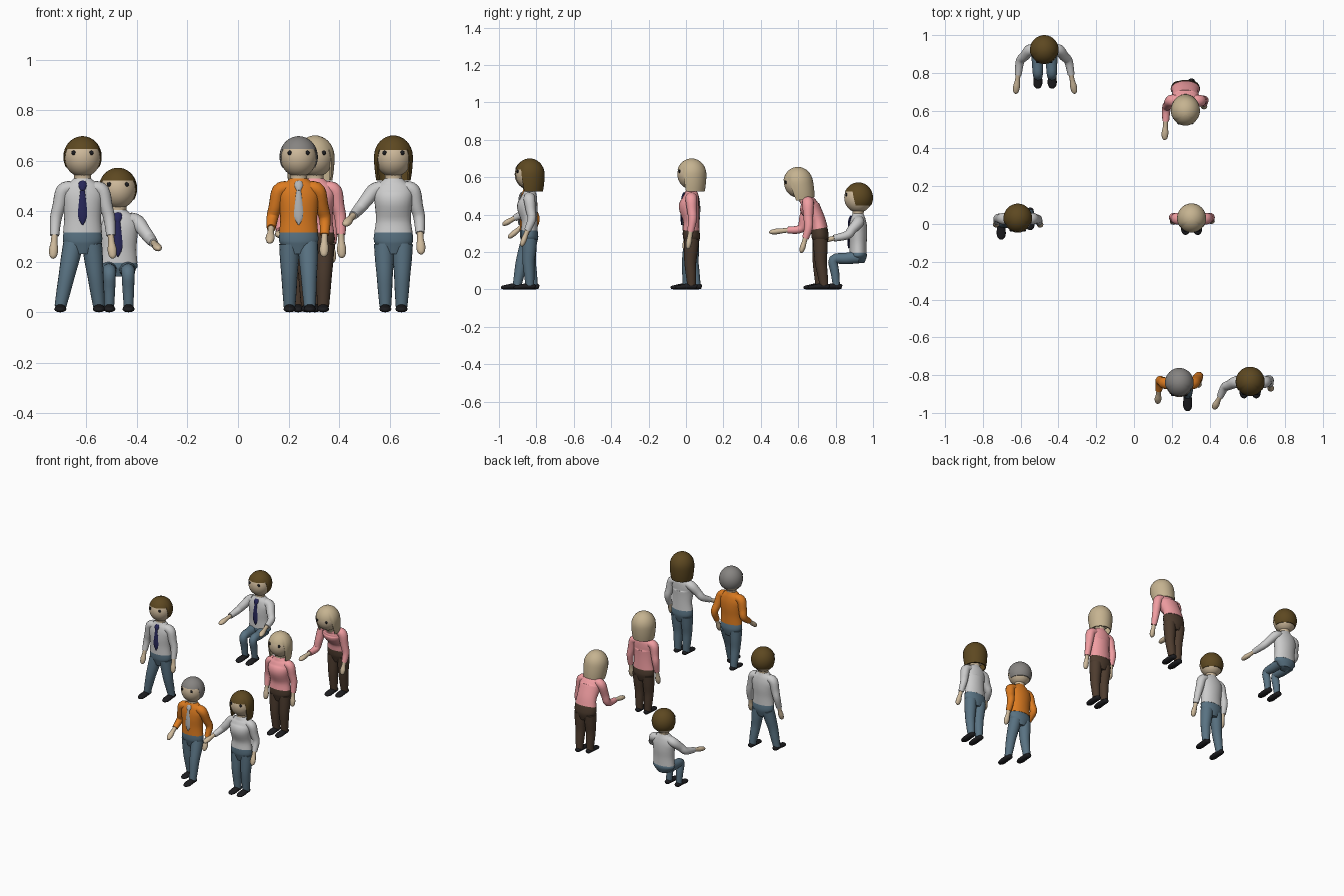
import bpy, bmesh, math
from mathutils import Vector, Matrix

if "Cube" in bpy.data.objects:
    bpy.data.objects.remove(bpy.data.objects["Cube"])

SKIN = (0.62, 0.49, 0.33, 1)
BROWN_HAIR, BLONDE, GREY = (0.11, 0.065, 0.015, 1), (0.56, 0.45, 0.28, 1), (0.24, 0.23, 0.22, 1)
WHITE, ORANGE, PINK = (0.6, 0.6, 0.62, 1), (0.72, 0.2, 0.015, 1), (0.88, 0.34, 0.36, 1)
BLUE, BROWN = (0.1, 0.17, 0.225, 1), (0.075, 0.045, 0.028, 1)
NAVY, SILVER, BLACK = (0.02, 0.02, 0.1, 1), (0.45, 0.46, 0.47, 1), (0.012, 0.012, 0.014, 1)


def material(color):
    key = "colour_%02x%02x%02x" % tuple(int(c * 255) for c in color[:3])
    mat = bpy.data.materials.get(key) or bpy.data.materials.new(key)
    mat.diffuse_color = color
    mat.use_nodes = True
    mat.node_tree.nodes["Principled BSDF"].inputs["Base Color"].default_value = mat.diffuse_color
    return mat


def finish(bm, name, color):
    bmesh.ops.recalc_face_normals(bm, faces=bm.faces)
    mesh = bpy.data.meshes.new(name)
    bm.to_mesh(mesh)
    bm.free()
    mesh.materials.append(material(color))
    ob = bpy.data.objects.new(name, mesh)
    bpy.context.collection.objects.link(ob)
    bpy.ops.object.select_all(action='DESELECT')
    ob.select_set(True)
    bpy.context.view_layer.objects.active = ob
    bpy.ops.object.shade_smooth_by_angle(angle=math.radians(55))
    return ob


def spline(pts, steps):
    """Catmull-Rom through points that carry their radii along."""
    pts = [Vector(p) for p in pts]
    out = []
    for i in range(len(pts) - 1):
        a, b, c, d = pts[max(i - 1, 0)], pts[i], pts[i + 1], pts[min(i + 2, len(pts) - 1)]
        for s in range(steps):
            t = s / steps
            out.append(0.5 * (2 * b + (c - a) * t + (2 * a - 5 * b + 4 * c - d) * t * t
                              + (3 * b - a - 3 * c + d) * t ** 3))
    return out + [pts[-1]]


def tube(bm, pts, sides=16, steps=4):
    """Loft ellipses along a path of (x, y, z, width radius, depth radius)."""
    path = spline(pts, steps)
    cen = [Vector(p[:3]) for p in path]
    u, prev = None, None
    for i, p in enumerate(path):
        t = (cen[min(i + 1, len(cen) - 1)] - cen[max(i - 1, 0)]).normalized()
        if u is None:
            u = Vector((0, 1, 0)) if abs(t.x) > 0.8 else Vector((1, 0, 0))
        u = (u - t * u.dot(t)).normalized()
        v = t.cross(u)
        ring = []
        for k in range(sides):
            a = 2 * math.pi * k / sides
            ring.append(bm.verts.new(cen[i] + u * p[3] * math.cos(a) + v * p[4] * math.sin(a)))
        if prev is None:
            bm.faces.new(ring[::-1])
        else:
            for k in range(sides):
                m = (k + 1) % sides
                bm.faces.new((prev[k], prev[m], ring[m], ring[k]))
        prev = ring
    bm.faces.new(prev)


def ellipsoid(bm, mat, centre, size, seg=24):
    m = mat @ Matrix.Translation(centre) @ Matrix.Diagonal((*size, 1))
    bmesh.ops.create_uvsphere(bm, u_segments=seg, v_segments=seg // 2, radius=1, matrix=m)


def hair(bm, mat, man):
    """Cap whose lower edge is high over the face and low round the back."""
    seg, rows = 56, 14
    front, back, edge = (1.17, 2.12, -0.32) if man else (1.25, 2.66, -0.52)
    rx, ry, rz = (0.076, 0.078, 0.082) if man else (0.077, 0.079, 0.085)
    top = bm.verts.new(mat @ Vector((0, 0, rz)))
    prev = None
    for r in range(1, rows + 2):
        ring = []
        for k in range(seg):
            f = 2 * math.pi * k / seg
            s = min(1, max(0, (math.sin(f) - edge + 0.1) / 0.2))
            s = s * s * (3 - 2 * s)
            a = (front + (back - front) * s) * min(r, rows) / rows
            rad, z = math.sin(a), math.cos(a)
            if not man and a > math.pi / 2:
                d = a - math.pi / 2
                rad, z = 1 - 0.1 * d * d, -d
            if r > rows:
                rad *= 0.9
            ring.append(bm.verts.new(mat @ Vector((rx * rad * math.cos(f), ry * rad * math.sin(f), rz * z))))
        for k in range(seg):
            m = (k + 1) % seg
            bm.faces.new((top, ring[k], ring[m]) if prev is None else (prev[k], ring[k], ring[m], prev[m]))
        prev = ring


def person(name, at, man, colors, arms, ankles, tie=None, tilt=0, waist=(-0.003, 0.315),
           neck=(-0.002, 0.53), bend=0.0, hip=(0, 0.27), drop=0.04, knees=None, leg=1.0):
    hair_col, shirt_col, trouser_col = colors
    ox, oy, head_z = at
    base = Vector((ox, oy, 0))
    P, N = base + Vector((0, *waist)), base + Vector((0, *neck))
    H = base + Vector((0, *hip))

    # torso and sleeves
    bm = bmesh.new()
    if man:
        rows = [(0, .077, .046, 0), (.25, .073, .046, 0), (.5, .077, .049, 0), (.7, .081, .047, 0)]
    else:
        rows = [(0, .076, .045, 0), (.25, .069, .043, 0), (.58, .075, .055, -.011), (.73, .078, .047, -.005)]
    rows += [(.86, .069, .04, 0), (.95, .046, .033, 0), (1, .034, .029, 0)]
    pts = []
    for f, rx, ry, dy in rows:
        c = P.lerp(N, f) + Vector((0, dy + bend * 4 * f * (1 - f), bend * 4 * f * (1 - f)))
        pts.append((*c, rx, ry))
    tube(bm, pts, 24)
    hands = bmesh.new()
    shoulder = N.lerp(P, 0.2) + Vector((0, bend * .6, bend * .6))
    for side, (elbow, tip) in zip((-1, 1), arms):
        E, T = base + Vector(elbow), base + Vector(tip)
        S0, S1 = shoulder + Vector((side * .045, 0, .006)), shoulder + Vector((side * .077, 0, -.006))
        tube(bm, [(*S0, .03, .027), (*S1, .031, .029), (*S1.lerp(E, .55), .026, .026),
                  (*E, .023, .023), (*E.lerp(T, .42), .018, .018)])
        # forearm and hand
        tube(hands, [(*E.lerp(T, .36), .013, .013), (*E.lerp(T, .58), .013, .013),
                     (*E.lerp(T, .78), .018, .015), (*E.lerp(T, .94), .014, .011), (*T, .004, .004)], 12)
    finish(bm, name + "_shirt", shirt_col)
    finish(hands, name + "_hands", SKIN)

    # trousers and shoes
    bm, shoes = bmesh.new(), bmesh.new()
    tube(bm, [(*(P + Vector((0, 0, .012))), .071, .041), (*P, .075, .044), (*P.lerp(H, .55), .078, .046),
              (*H, .072, .044), (*(H - Vector((0, 0, drop))), .042, .032)], 24)
    for i, (ax, ay) in enumerate(ankles):
        side = (-1, 1)[i]
        top = H + Vector((side * .037, 0, 0))
        A = base + Vector((ax, ay, .022))
        K = base + Vector(knees[i]) if knees else top.lerp(A, .5) + Vector((0, -.007, 0))
        tube(bm, [(*p, r * leg, r * leg) for p, r in
                  ((top, .04), (top.lerp(K, .5), .037), (K, .032), (K.lerp(A, .5), .028), (A, .023))])
        tube(shoes, [(A.x, A.y + dy, z, rx, rz) for dy, z, rx, rz in
                     ((.03, .014, .008, .007), (.022, .015, .018, .014), (-.02, .016, .022, .016),
                      (-.06, .012, .024, .012), (-.08, .010, .016, .009), (-.087, .009, .006, .004))], 12, 3)
    finish(bm, name + "_trousers", trouser_col)
    finish(shoes, name + "_shoes", BLACK)

    # head, neck, eyes and hair
    mat = Matrix.Translation((ox, oy, head_z)) @ Matrix.Rotation(math.radians(tilt), 4, 'X')
    bm = bmesh.new()
    ellipsoid(bm, mat, (0, -.001, 0), (.073, .075, .08), 32)
    chin = mat @ Vector((0, 0, -.045))
    tube(bm, [(*N.lerp(P, .06), .034, .029), (*N.lerp(chin, .3), .034, .031), (*chin, .046, .044)])
    finish(bm, name + "_head", SKIN)
    bm = bmesh.new()
    for side in (-1, 1):
        ellipsoid(bm, mat, (side * .035, -.0645, .016), (.009, .006, .009), 12)
    finish(bm, name + "_eyes", BLACK)
    bm = bmesh.new()
    hair(bm, mat, man)
    finish(bm, name + "_hair", hair_col)

    # tie: knot and blade lying on the chest
    if tie:
        bm = bmesh.new()
        x, y, z = N
        tube(bm, [(x, y - .034, z - .012, .012, .006), (x, y - .043, z - .028, .017, .007),
                  (x, y - .048, z - .048, .008, .006)], 8, 2)
        tube(bm, [(x, y - .047, z - .042, .008, .005), (x, y - .051, z - .09, .014, .005),
                  (x, y - .052, z - .15, .018, .005), (x, y - .050, z - .185, .002, .004)], 8, 3)
        finish(bm, name + "_tie", tie)


stand = ((-.032, 0), (.032, 0))
person("striding_man", (-.615, .03, .615), True, (BROWN_HAIR, WHITE, BLUE),
       (((-.106, 0, .37), (-.117, -.04, .213)), ((.106, -.005, .37), (.12, -.04, .213))),
       ((-.088, -.025), (.065, .025)), tie=NAVY)
person("standing_woman", (.305, .03, .615), False, (BLONDE, PINK, BROWN),
       (((-.097, .005, .375), (-.097, -.025, .215)), ((.1, .005, .375), (.106, -.02, .215))), stand)
person("walking_man", (.24, -.84, .615), True, (GREY, ORANGE, BLUE),
       (((-.104, .01, .375), (-.115, -.11, .275)), ((.104, .035, .37), (.1, -.02, .22))),
       ((-.036, .025), (.044, -.063)), tie=SILVER)
person("reaching_woman", (.615, -.835, .615), False, (BROWN_HAIR, WHITE, BLUE),
       (((-.135, -.03, .41), (-.193, -.145, .345)), ((.102, .01, .375), (.11, -.045, .23))), stand)
person("seated_man", (-.475, .922, .49), True, (BROWN_HAIR, WHITE, BLUE),
       (((-.128, -.06, .29), (-.152, -.232, .25)), ((.128, -.06, .29), (.162, -.232, .25))),
       ((-.034, -.118), (.042, -.118)), tie=NAVY, waist=(-.002, .195), neck=(-.002, .405),
       hip=(0, .172), drop=.03, leg=.82, knees=((-.034, -.133, .158), (.04, -.133, .158)))
person("bending_woman", (.272, .6, .57), False, (BLONDE, PINK, BROWN),
       (((-.1, .015, .325), (-.11, -.155, .305)), ((.1, .055, .33), (.098, .015, .195))),
       ((-.034, .115), (.032, .138)), tilt=12, waist=(.113, .325), neck=(.028, .49),
       bend=.012, hip=(.118, .27))
